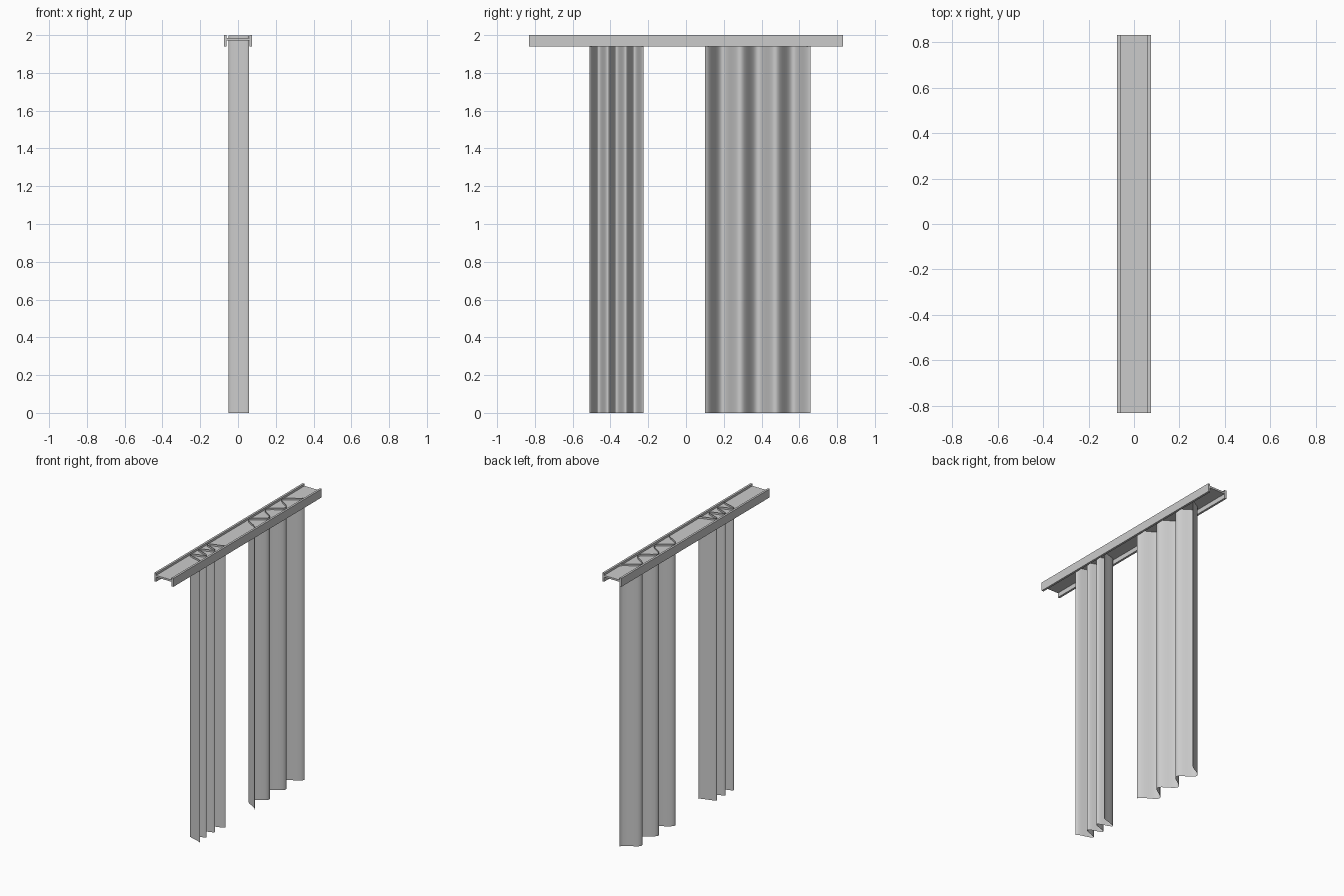
import bpy, bmesh
from math import cos, pi

cube = bpy.data.objects.get("Cube")
if cube:
    bpy.data.objects.remove(cube, do_unlink=True)

grey = bpy.data.materials.new("light grey")
grey.use_nodes = True
grey.diffuse_color = (0.6, 0.6, 0.6, 1)
grey.node_tree.nodes["Principled BSDF"].inputs["Base Color"].default_value = (0.6, 0.6, 0.6, 1)


def finish(name, bm):
    mesh = bpy.data.meshes.new(name)
    bm.to_mesh(mesh)
    bm.free()
    mesh.materials.append(grey)
    obj = bpy.data.objects.new(name, mesh)
    bpy.context.collection.objects.link(obj)
    return obj


def extrude(bm, geom, vec):
    out = bmesh.ops.extrude_face_region(bm, geom=geom)["geom"]
    verts = [v for v in out if isinstance(v, bmesh.types.BMVert)]
    bmesh.ops.translate(bm, verts=verts, vec=vec)


# Curtain rail: channel section with a slightly sunken web
half = [(0, 1.972), (0.06, 1.972), (0.06, 1.94), (0.075, 1.94),
        (0.075, 2.0), (0.06, 2.0), (0.06, 1.985), (0, 1.985)]
profile = half[1:-1] + [(-x, z) for x, z in reversed(half[1:-1])]
bm = bmesh.new()
face = bm.faces.new([bm.verts.new((x, -0.83, z)) for x, z in profile])
extrude(bm, [face], (0, 1.66, 0))
bmesh.ops.recalc_face_normals(bm, faces=bm.faces)
finish("curtain_rail", bm)


# Pleated curtains: a wave in plan, pulled up into the rail
def curtain(name, y0, y1, folds=3, steps=16):
    bm = bmesh.new()
    total = folds * steps
    rows = []
    for i in range(total + 1):
        t = i / total * folds
        x = -0.003 + 0.048 * cos(2 * pi * t)
        if t < 0.5 or t > folds - 0.5:      # outer hems flare a little wider
            x = 0.004 + 0.055 * cos(2 * pi * t)
        y = y0 + (y1 - y0) * i / total
        rows.append([bm.verts.new((x, y, z)) for z in (0, 1.998)])
    for a, b in zip(rows, rows[1:]):
        bm.faces.new((a[0], b[0], b[1], a[1]))
    obj = finish(name, bm)
    for p in obj.data.polygons:
        p.use_smooth = True


curtain("narrow_curtain", -0.51, -0.225)
curtain("wide_curtain", 0.10, 0.66)
